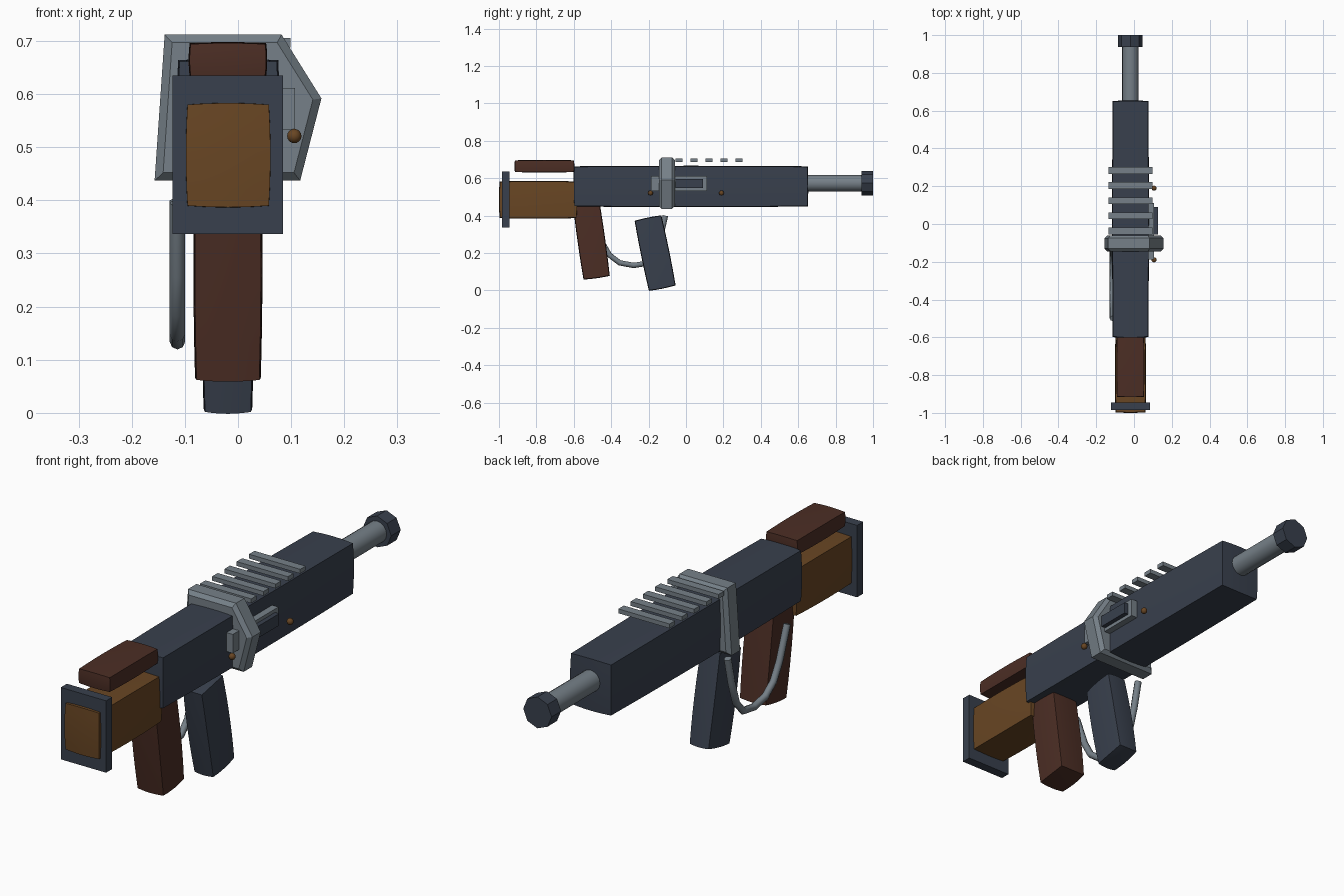
import bpy, bmesh, math
from mathutils import Vector, Matrix

if "Cube" in bpy.data.objects:
    bpy.data.objects.remove(bpy.data.objects["Cube"])


def material(name, col):
    m = bpy.data.materials.new(name)
    m.diffuse_color = (*col, 1)
    m.use_nodes = True
    m.node_tree.nodes["Principled BSDF"].inputs["Base Color"].default_value = m.diffuse_color
    return m


SLATE = material("dark slate", (0.040, 0.051, 0.074))
STEEL = material("grey steel", (0.180, 0.216, 0.246))
BROWN = material("dark brown wood", (0.072, 0.027, 0.018))
TAN = material("tan wood", (0.140, 0.061, 0.017))
CX = -0.019  # centre line of the weapon


def finish(name, bm, mat, smooth=True):
    bmesh.ops.recalc_face_normals(bm, faces=bm.faces)
    me = bpy.data.meshes.new(name)
    bm.to_mesh(me)
    bm.free()
    me.materials.append(mat)
    ob = bpy.data.objects.new(name, me)
    bpy.context.collection.objects.link(ob)
    if smooth:
        bpy.ops.object.select_all(action='DESELECT')
        ob.select_set(True)
        bpy.context.view_layer.objects.active = ob
        bpy.ops.object.shade_smooth_by_angle(angle=math.radians(35))
    return ob


def box(name, mat, centre, size, bulge=0.0, tilt=0.0):
    """Box with gently pillowed faces, tilted about x."""
    bm = bmesh.new()
    bmesh.ops.create_cube(bm, size=2)
    if bulge:
        bmesh.ops.subdivide_edges(bm, edges=bm.edges[:], cuts=5, use_grid_fill=True)
    half = [s / 2 for s in size]
    for v in bm.verts:
        c = v.co.copy()
        for i in range(3):
            j, k = (i + 1) % 3, (i + 2) % 3
            v.co[i] = c[i] * (half[i] - bulge * (c[j] ** 2 + c[k] ** 2) / 2)
    bm.transform(Matrix.Translation(centre) @ Matrix.Rotation(math.radians(tilt), 4, 'X'))
    return finish(name, bm, mat, bulge > 0)


def span(name, mat, x, y, z, bulge=0.0):
    """Box given by its ranges."""
    r = (x, y, z)
    return box(name, mat, [(a + b) / 2 for a, b in r], [b - a for a, b in r], bulge)


def tube(name, mat, y0, y1, radius, sides, smooth):
    bm = bmesh.new()
    bmesh.ops.create_cone(bm, cap_ends=True, segments=sides, radius1=radius,
                          radius2=radius, depth=y1 - y0)
    bm.transform(Matrix.Translation((CX, (y0 + y1) / 2, 0.574)) @ Matrix.Rotation(math.pi / 2, 4, 'X'))
    return finish(name, bm, mat, smooth)


# Receiver and barrel
span("receiver", SLATE, (-0.116, 0.079), (-0.602, 0.654), (0.446, 0.667), 0.006)
tube("barrel", STEEL, 0.60, 0.96, 0.044, 16, True)
tube("muzzle", SLATE, 0.938, 1.0, 0.065, 8, False)

# Shoulder stock
span("stock", TAN, (-0.101, 0.064), (-1.0, -0.58), (0.384, 0.586), 0.006)
span("butt_plate", SLATE, (-0.123, 0.085), (-0.985, -0.945), (0.337, 0.635))
span("cheek_rest", BROWN, (-0.093, 0.055), (-0.917, -0.597), (0.631, 0.698), 0.004)

# Grip and magazine
box("grip", BROWN, (CX, -0.507, 0.276), (0.130, 0.148, 0.425), 0.006, 8)
box("magazine", SLATE, (CX, -0.165, 0.2), (0.098, 0.152, 0.388), 0.006, 11.5)

# Five-sided collar with chamfered rims
outline = [(-0.138, 0.712), (0.082, 0.712), (0.157, 0.592), (0.117, 0.437), (-0.157, 0.437)]
bm = bmesh.new()
face = bm.faces.new([bm.verts.new((x, -0.145, z)) for x, z in outline])
ext = bmesh.ops.extrude_face_region(bm, geom=[face])
bmesh.ops.translate(bm, vec=(0, 0.085, 0), verts=[g for g in ext["geom"] if isinstance(g, bmesh.types.BMVert)])
rims = [e for e in bm.edges if abs(e.verts[0].co.y - e.verts[1].co.y) < 1e-4]
bmesh.ops.bevel(bm, geom=rims, offset=0.015, segments=1, affect='EDGES')
finish("collar", bm, STEEL, False)

# Top rail slats
for i in range(5):
    y = -0.037 + i * 0.0802
    span(f"rail_slat_{i + 1}", STEEL, (-0.136, 0.099), (y - 0.018, y + 0.018), (0.688, 0.706))

# Side port frame, bolt and pins
span("port_frame", STEEL, (0.05, 0.107), (-0.187, 0.112), (0.533, 0.611))
span("bolt", SLATE, (0.08, 0.126), (-0.055, 0.09), (0.548, 0.597))
for i, y in enumerate((-0.19, 0.19)):
    bm = bmesh.new()
    bmesh.ops.create_uvsphere(bm, u_segments=12, v_segments=8, radius=0.0135)
    bm.transform(Matrix.Translation((0.106, y, 0.521)))
    finish(f"pin_{i + 1}", bm, TAN)

# Bent tube guard on the left side
path = [(-0.11, 0.40), (-0.135, 0.29), (-0.165, 0.195), (-0.21, 0.145), (-0.28, 0.134),
        (-0.355, 0.148), (-0.41, 0.19), (-0.45, 0.26), (-0.50, 0.395)]
bm = bmesh.new()
pts = [Vector((-0.114, y, z)) for y, z in path]
rings = []
for i, p in enumerate(pts):
    t = (pts[min(i + 1, len(pts) - 1)] - pts[max(i - 1, 0)]).normalized()
    side = Vector((1, 0, 0))
    up = t.cross(side)
    rings.append([bm.verts.new(p + 0.0145 * (side * math.cos(a) + up * math.sin(a)))
                  for a in (k * math.pi / 4 for k in range(8))])
for a, b in zip(rings, rings[1:]):
    for k in range(8):
        bm.faces.new((a[k], a[(k + 1) % 8], b[(k + 1) % 8], b[k]))
bm.faces.new(rings[0])
bm.faces.new(rings[-1])
ob = finish("trigger_guard", bm, STEEL, False)
for p in ob.data.polygons:
    p.use_smooth = len(p.vertices) == 4
